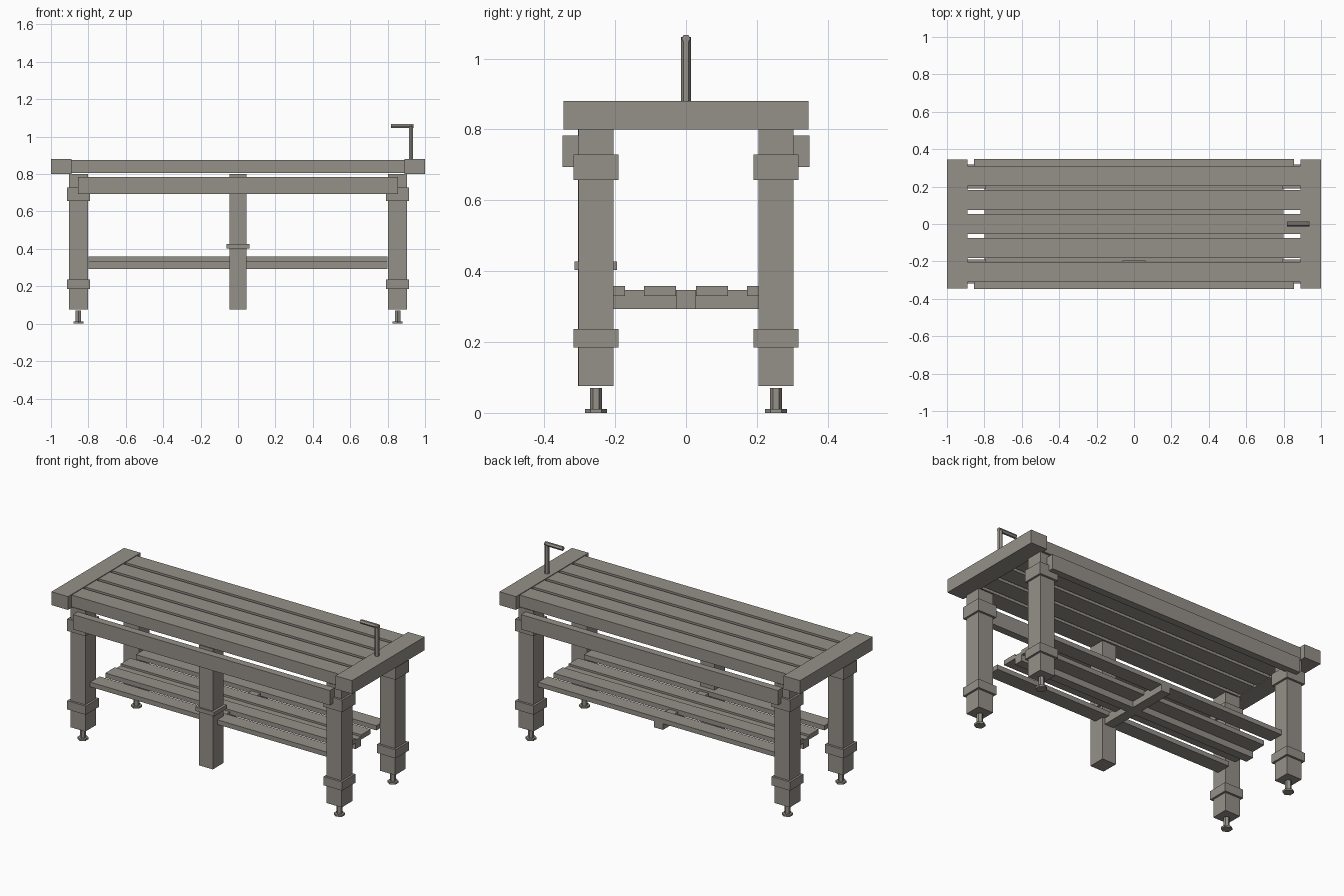
import bpy
import math

cube = bpy.data.objects.get("Cube")
if cube:
    bpy.data.objects.remove(cube, do_unlink=True)


def make_material(name, colour):
    mat = bpy.data.materials.new(name)
    mat.use_nodes = True
    mat.diffuse_color = colour
    mat.node_tree.nodes["Principled BSDF"].inputs["Base Color"].default_value = colour
    return mat


wood = make_material("weathered grey", (0.30, 0.28, 0.25, 1))


def box(name, x, y, z):
    """Box spanning the (low, high) ranges x, y and z."""
    spans = (x, y, z)
    bpy.ops.mesh.primitive_cube_add(size=1, location=[(a + b) / 2 for a, b in spans])
    obj = bpy.context.object
    obj.name = name
    obj.scale = [abs(b - a) for a, b in spans]
    bpy.ops.object.transform_apply(location=False, rotation=False, scale=True)
    obj.data.materials.append(wood)
    return obj


def rod(name, sides, radius, depth, location, rotation=(0, 0, 0)):
    bpy.ops.mesh.primitive_cylinder_add(vertices=sides, radius=radius, depth=depth,
                                        location=location, rotation=rotation)
    obj = bpy.context.object
    obj.name = name
    obj.data.materials.append(wood)
    return obj


def around(centre, half):
    return (centre - half, centre + half)


# Table top: five slats between two end caps
for i in range(-2, 3):
    box("top_slat", (-0.89, 0.89), around(i * 0.128, 0.0535), (0.805, 0.876))
for side in (-1, 1):
    box("end_cap", around(side * 0.945, 0.055), (-0.345, 0.345), (0.80, 0.88))
    box("side_rail", (-0.855, 0.855), around(side * 0.326, 0.022), (0.694, 0.783))

# Corner legs with collars and adjustable feet
for sx in (-1, 1):
    for sy in (-1, 1):
        x, y = sx * 0.853, sy * 0.254
        box("leg", around(x, 0.05), around(y, 0.05), (0.076, 0.80))
        for low, high in ((0.185, 0.237), (0.657, 0.729)):
            box("leg_collar", around(x, 0.062), around(y, 0.063), (low, high))
        rod("foot_stem", 6, 0.017, 0.06, (x, y, 0.04))
        rod("foot_pad", 6, 0.031, 0.011, (x, y, 0.0055))

# Front middle leg with its collar
box("middle_leg", around(0, 0.046), (-0.305, -0.205), (0.076, 0.80))
box("middle_collar", around(0, 0.062), (-0.315, -0.195), (0.403, 0.427))

# Lower shelf: cross beam, spine and four slats
box("shelf_beam", around(0, 0.03), (-0.262, 0.262), (0.293, 0.347))
box("shelf_spine", (-0.80, 0.80), around(0, 0.027), (0.293, 0.347))
for y in (-0.217, -0.073, 0.073, 0.217):
    box("shelf_slat", (-0.80, 0.80), around(y, 0.045), (0.33, 0.358))

# Bent bench handle
rod("handle_post", 6, 0.0135, 0.18, (0.925, 0, 0.97))
rod("handle_grip", 6, 0.0125, 0.12, (0.877, 0, 1.056), (0, math.pi / 2, 0))
